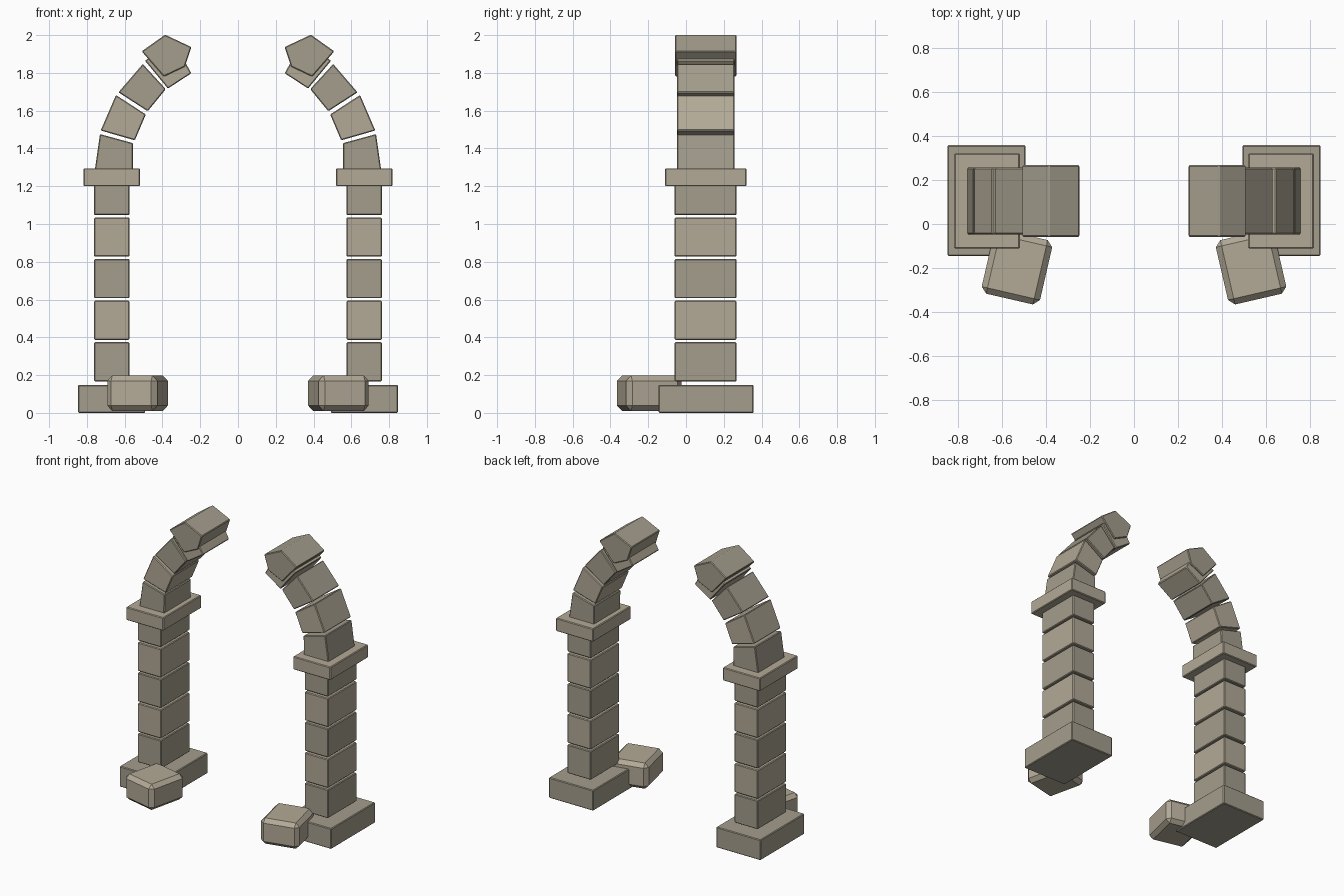
import bpy, bmesh
from mathutils import Matrix

if "Cube" in bpy.data.objects:
    bpy.data.objects.remove(bpy.data.objects["Cube"])


def material(name, color):
    m = bpy.data.materials.new(name)
    m.diffuse_color = (*color, 1)
    m.use_nodes = True
    m.node_tree.nodes["Principled BSDF"].inputs["Base Color"].default_value = m.diffuse_color
    return m


LIGHT = material("light_stone", (0.45, 0.40, 0.31))
DARK = material("dark_stone", (0.37, 0.34, 0.265))


def finish(name, bm, mat, bevel):
    # chamfered edges, then mirrored to the other half of the arch
    bmesh.ops.recalc_face_normals(bm, faces=bm.faces)
    me = bpy.data.meshes.new(name)
    bm.to_mesh(me)
    bm.free()
    ob = bpy.data.objects.new(name, me)
    bpy.context.collection.objects.link(ob)
    me.materials.append(mat)
    b = ob.modifiers.new("chamfer", 'BEVEL')
    b.width = bevel
    b.segments = 1
    b.limit_method = 'ANGLE'
    ob.modifiers.new("mirror", 'MIRROR').use_mirror_merge = False
    return ob


def prism(name, profile, y0, y1, mat, bevel=0.005):
    # extrude an x-z outline along y
    bm = bmesh.new()
    face = bm.faces.new([bm.verts.new((x, y0, z)) for x, z in profile])
    ext = bmesh.ops.extrude_face_region(bm, geom=[face])
    verts = [v for v in ext["geom"] if isinstance(v, bmesh.types.BMVert)]
    bmesh.ops.translate(bm, verts=verts, vec=(0, y1 - y0, 0))
    return finish(name, bm, mat, bevel)


def block(name, x0, x1, y0, y1, z0, z1, mat):
    return prism(name, [(x0, z0), (x1, z0), (x1, z1), (x0, z1)], y0, y1, mat)


# plinth and pillar blocks
block("plinth", -0.847, -0.492, -0.145, 0.358, 0.0, 0.148, DARK)
for i in range(5):
    z = 0.167 + 0.22 * i
    block(f"pillar_block_{i + 1}", -0.762, -0.574, -0.06, 0.268,
          z, z + 0.207, LIGHT if i % 2 else DARK)

# capital
block("capital", -0.817, -0.519, -0.112, 0.321, 1.2, 1.295, LIGHT)

# curved arch stones
arch = [
    [(-0.759, 1.28), (-0.557, 1.28), (-0.555, 1.428), (-0.731, 1.476)],
    [(-0.727, 1.495), (-0.546, 1.443), (-0.488, 1.58), (-0.646, 1.683)],
    [(-0.633, 1.697), (-0.478, 1.597), (-0.382, 1.714), (-0.504, 1.847)],
    [(-0.493, 1.865), (-0.371, 1.717), (-0.247, 1.798), (-0.338, 1.962)],
]
for i, profile in enumerate(arch):
    prism(f"arch_stone_{i + 1}", profile, -0.047, 0.256, LIGHT if i % 2 else DARK)

# broken keystone end
prism("broken_keystone", [(-0.51, 1.914), (-0.393, 1.78), (-0.281, 1.833),
                          (-0.247, 1.937), (-0.386, 2.002)], -0.058, 0.267, DARK)

# fallen stone in front of the plinth
bm = bmesh.new()
bmesh.ops.create_cube(bm, size=1)
bm.transform(Matrix.Translation((-0.532, -0.195, 0.104))
             @ Matrix.Rotation(-0.227, 4, 'Z')
             @ Matrix.Diagonal((0.272, 0.30, 0.186, 1)))
finish("fallen_stone", bm, LIGHT, 0.027)
